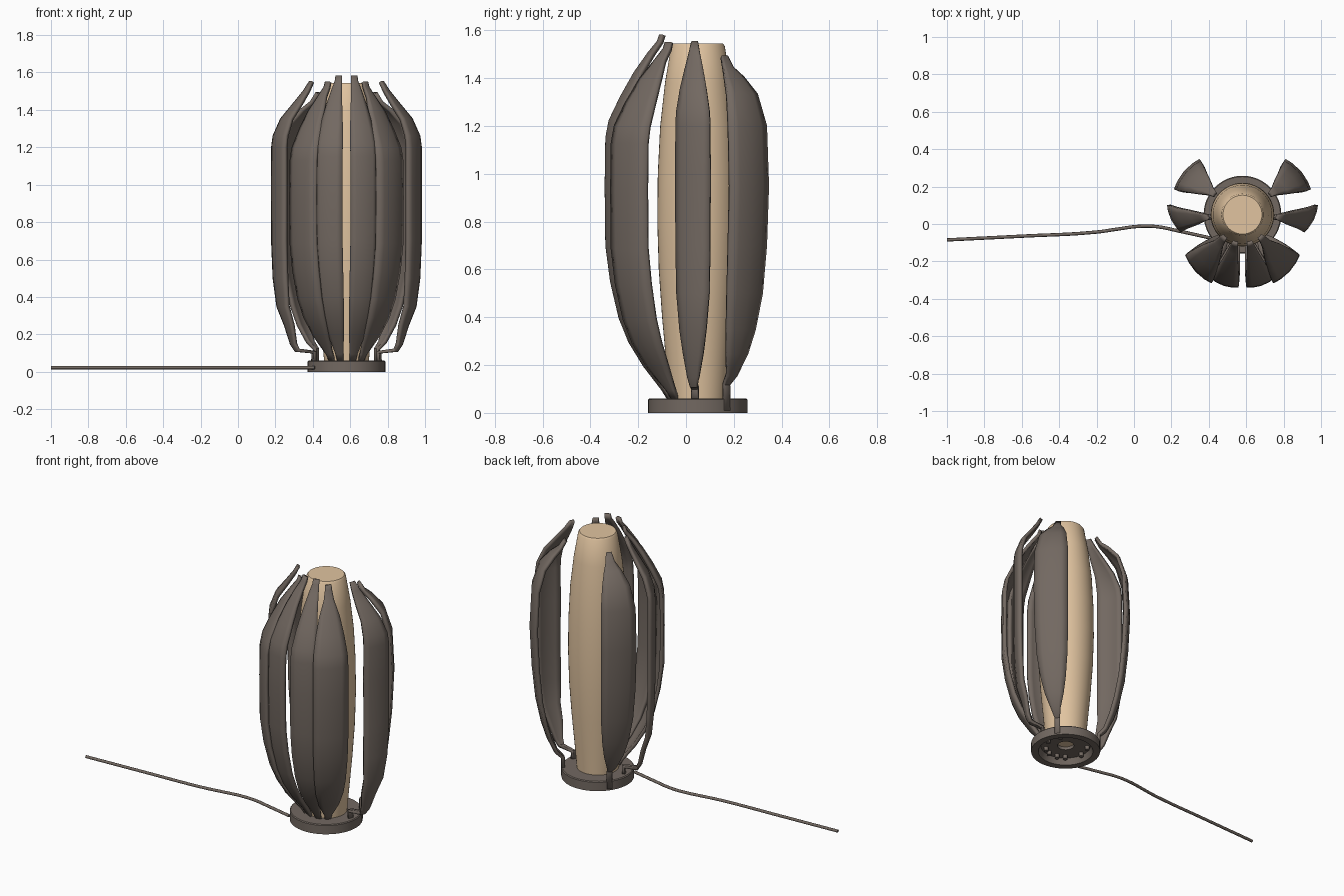
import bpy, bmesh, math
from mathutils import Vector

if "Cube" in bpy.data.objects:
    bpy.data.objects.remove(bpy.data.objects["Cube"], do_unlink=True)

CENTRE = Vector((0.58, 0.05, 0))


def material(name, rgb):
    m = bpy.data.materials.new(name)
    m.use_nodes = True
    m.diffuse_color = (*rgb, 1)
    m.node_tree.nodes["Principled BSDF"].inputs["Base Color"].default_value = (*rgb, 1)
    return m


BROWN = material("grey_brown", (0.17, 0.14, 0.12))
TAN = material("warm_tan", (0.75, 0.55, 0.35))


def finish(name, bm, mat, smooth=True):
    bmesh.ops.recalc_face_normals(bm, faces=bm.faces)
    mesh = bpy.data.meshes.new(name)
    bm.to_mesh(mesh)
    bm.free()
    obj = bpy.data.objects.new(name, mesh)
    bpy.context.collection.objects.link(obj)
    mesh.materials.append(mat)
    if smooth:
        bpy.ops.object.select_all(action="DESELECT")
        obj.select_set(True)
        bpy.context.view_layer.objects.active = obj
        bpy.ops.object.shade_smooth_by_angle(angle=math.radians(35))
    return obj


def lathe(name, profile, mat, closed=False, steps=48):
    bm = bmesh.new()
    verts = [bm.verts.new(CENTRE + Vector((r, 0, z))) for r, z in profile]
    pairs = list(zip(verts, verts[1:]))
    if closed:
        pairs.append((verts[-1], verts[0]))
    edges = [bm.edges.new(p) for p in pairs]
    bmesh.ops.spin(bm, geom=verts + edges, cent=CENTRE, axis=(0, 0, 1),
                   angle=math.tau, steps=steps, use_merge=True)
    bmesh.ops.remove_doubles(bm, verts=bm.verts, dist=0.0005)
    return finish(name, bm, mat)


def polar(degrees):
    a = math.radians(degrees)
    return Vector((math.cos(a), math.sin(a), 0))


def petal(name, angle, facing, rows, mirrored):
    """Curved blade; rows hold height, distance from the axis and half width."""
    out, normal = polar(angle), polar(facing)
    across = Vector((-normal.y, normal.x, 0))
    side = -1 if mirrored else 1
    bm = bmesh.new()
    rings = []
    for z, r, w in rows:
        ring = []
        for s in (-1, -0.6, 0, 0.6, 1):
            p = out * r + across * (s * w) + normal * (0.2 * w * (0.4 - s * s))
            ring.append(bm.verts.new(CENTRE + Vector((p.x * side, p.y, z))))
        rings.append(ring)
    for low, high in zip(rings, rings[1:]):
        for i in range(4):
            bm.faces.new((low[i], low[i + 1], high[i + 1], high[i]))
    obj = finish(name, bm, BROWN)
    mod = obj.modifiers.new("thickness", "SOLIDIFY")
    mod.thickness = 0.02
    mod.offset = 0
    return obj


# Glowing core
lathe("inner_shade", [(0, 0.06), (0.12, 0.06), (0.132, 0.2), (0.15, 0.4),
                      (0.164, 0.6), (0.17, 0.8), (0.168, 1.0), (0.158, 1.2),
                      (0.138, 1.38), (0.112, 1.535), (0.104, 1.545), (0, 1.545)], TAN)

# Base disc with a hollow underside and a central hole
base = lathe("base", [(0.05, 0.04), (0.15, 0.04), (0.165, 0), (0.208, 0),
                      (0.208, 0.055), (0.203, 0.06), (0.05, 0.06)], BROWN, closed=True)

# Blade shapes
front_rows = [(0.05, 0.115, 0.014), (0.1, 0.145, 0.02), (0.2, 0.22, 0.042),
              (0.3, 0.28, 0.058), (0.4, 0.32, 0.066), (0.55, 0.355, 0.072),
              (0.7, 0.375, 0.074), (0.95, 0.378, 0.074), (1.15, 0.375, 0.074),
              (1.22, 0.362, 0.072), (1.32, 0.315, 0.06), (1.42, 0.26, 0.043),
              (1.5, 0.205, 0.028), (1.55, 0.165, 0.018), (1.58, 0.155, 0.016)]
outer_rows = [(z * 0.98, r, w * 1.35 if w > 0.03 else w) for z, r, w in front_rows]
side_rows = [(0.05, 0.175, 0.014), (0.105, 0.175, 0.014), (0.115, 0.265, 0.016),
             (0.15, 0.285, 0.025), (0.25, 0.31, 0.045), (0.35, 0.345, 0.06),
             (0.5, 0.36, 0.074), (0.7, 0.367, 0.078), (1.0, 0.367, 0.079),
             (1.2, 0.367, 0.078), (1.26, 0.36, 0.075), (1.35, 0.325, 0.06),
             (1.43, 0.265, 0.042), (1.5, 0.215, 0.024), (1.55, 0.187, 0.013)]
back_rows = [(0.01, 0.2, 0.014), (0.12, 0.2, 0.014), (0.16, 0.24, 0.025),
             (0.25, 0.28, 0.055), (0.35, 0.31, 0.075), (0.5, 0.34, 0.092),
             (0.7, 0.36, 0.1), (0.95, 0.372, 0.102), (1.2, 0.36, 0.1),
             (1.33, 0.32, 0.08), (1.4, 0.26, 0.05), (1.44, 0.215, 0.025),
             (1.49, 0.185, 0.014)]

# Eight blades as four mirrored pairs, each with a fixing pin under the base
blades = [("front_blade", 255.5, 252, front_rows, 0.12),
          ("front_outer_blade", 231, 223, outer_rows, 0.12),
          ("side_blade", 183.5, 207, side_rows, 0.13),
          ("back_blade", 144, 140, back_rows, 0.13)]
for name, angle, facing, rows, pin_r in blades:
    for mirrored, label in ((False, "right"), (True, "left")):
        petal(f"{label}_{name}", angle, facing, rows, mirrored)
        p = polar(angle) * pin_r
        bpy.ops.mesh.primitive_cylinder_add(
            vertices=12, radius=0.014, depth=0.03,
            location=CENTRE + Vector((-p.x if mirrored else p.x, p.y, 0.03)))
        pin = bpy.context.object
        pin.name = f"{label}_{name}_pin"
        pin.data.materials.append(BROWN)
        bpy.ops.object.shade_smooth_by_angle(angle=math.radians(35))

# Power cord lying along the ground
path = [(-1, -0.085), (-0.6, -0.065), (-0.2, -0.043), (-0.08, -0.026),
        (0.02, -0.013), (0.12, -0.014), (0.25, -0.04), (0.41, -0.075)]
curve = bpy.data.curves.new("cord", "CURVE")
curve.dimensions = "3D"
curve.bevel_depth = 0.009
curve.bevel_resolution = 2
curve.resolution_u = 5
curve.use_fill_caps = True
spline = curve.splines.new("BEZIER")
spline.bezier_points.add(len(path) - 1)
for point, (x, y) in zip(spline.bezier_points, path):
    point.co = (x, y, 0.022)
    point.handle_left_type = point.handle_right_type = "AUTO"
curve.materials.append(BROWN)
cord = bpy.data.objects.new("cord", curve)
bpy.context.collection.objects.link(cord)
bpy.ops.object.select_all(action="DESELECT")
cord.select_set(True)
bpy.context.view_layer.objects.active = cord
bpy.ops.object.convert(target="MESH")
